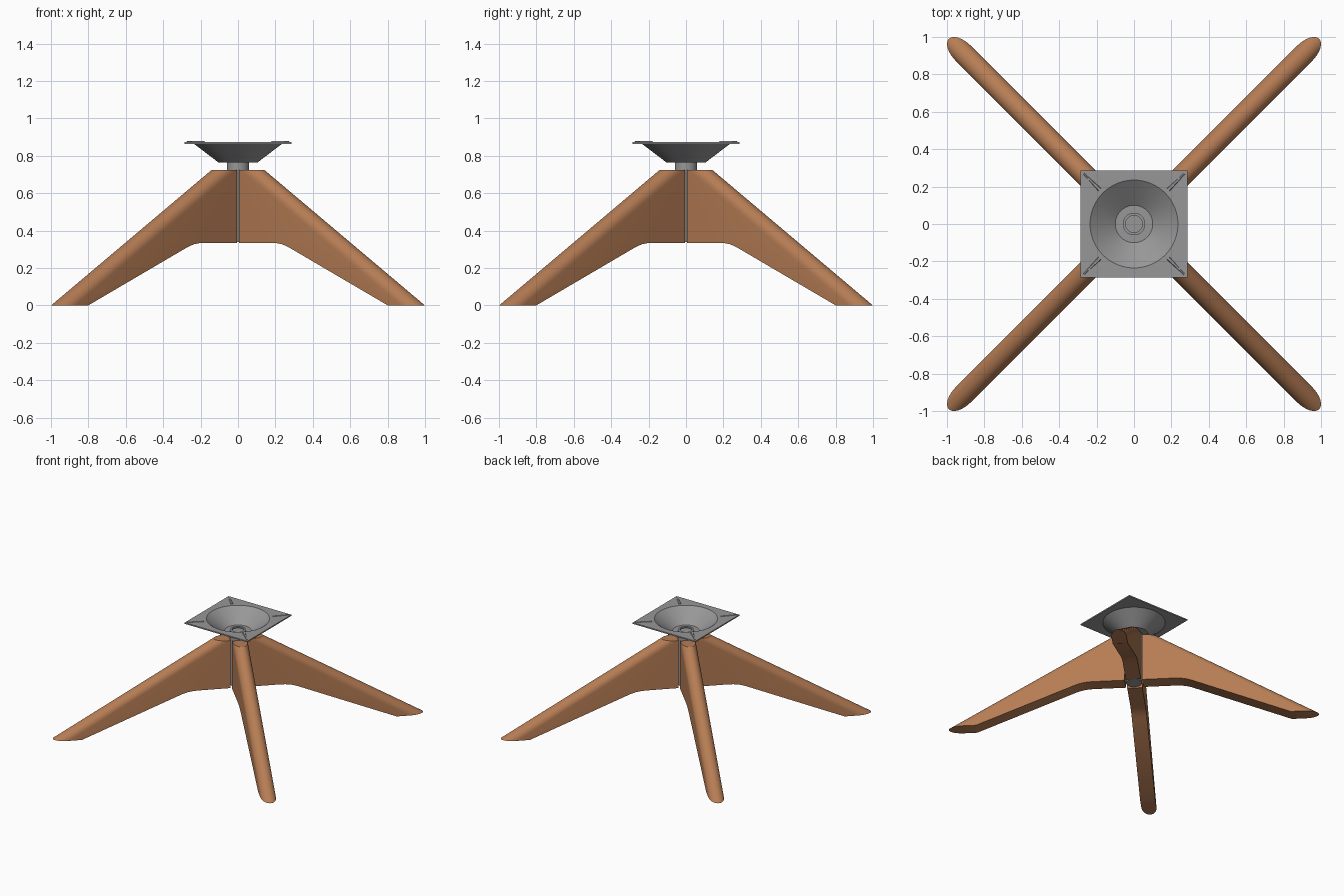
import bpy, bmesh, math

if "Cube" in bpy.data.objects:
    bpy.data.objects.remove(bpy.data.objects["Cube"])

def material(name, rgb):
    m = bpy.data.materials.new(name)
    m.diffuse_color = (*rgb, 1)
    m.use_nodes = True
    m.node_tree.nodes["Principled BSDF"].inputs["Base Color"].default_value = m.diffuse_color
    return m

wood = material("warm wood", (0.47, 0.205, 0.09))
steel = material("grey steel", (0.31, 0.31, 0.31))

def finish(name, bm, mat, angle=30):
    bmesh.ops.recalc_face_normals(bm, faces=bm.faces)
    me = bpy.data.meshes.new(name)
    bm.to_mesh(me)
    bm.free()
    ob = bpy.data.objects.new(name, me)
    bpy.context.collection.objects.link(ob)
    me.materials.append(mat)
    bpy.ops.object.select_all(action='DESELECT')
    ob.select_set(True)
    bpy.context.view_layer.objects.active = ob
    bpy.ops.object.shade_smooth_by_angle(angle=math.radians(angle))
    return ob

def loft(name, rings, mat, loop=False, angle=30):
    """Skin a list of equal-length point rings; cap the ends unless looped."""
    bm = bmesh.new()
    vs = [[bm.verts.new(p) for p in ring] for ring in rings]
    n = len(vs[0])
    pairs = list(zip(vs, vs[1:])) + ([(vs[-1], vs[0])] if loop else [])
    for a, b in pairs:
        for i in range(n):
            j = (i + 1) % n
            bm.faces.new((a[i], a[j], b[j], b[i]))
    if not loop:
        bm.faces.new(vs[0])
        bm.faces.new(vs[-1])
    return finish(name, bm, mat, angle)

def circle(r, z, n=64):
    return [(r * math.cos(2 * math.pi * i / n), r * math.sin(2 * math.pi * i / n), z) for i in range(n)]

def square(h, z, n=64):
    pts = []
    for x, y, _ in circle(1, 0, n):
        k = h / max(abs(x), abs(y))
        pts.append((x * k, y * k, z))
    return pts

# Legs: horizontal slices with a flat inner edge and a rounded outer ridge
HALF, ROUND = 0.057, 0.11
TOP, TIP_R, TOP_R = 0.725, 1.40, 0.185
# (height, inner edge distance): foot, underside slope, curve, hub end
under = [(0, 1.19), (0.30, 0.467), (0.315, 0.43), (0.327, 0.39), (0.333, 0.35),
         (0.335, 0.31), (0.335, 0.066), (TOP, 0.066)]

def leg_slice(z, inner, ang):
    outer = TIP_R + (TOP_R - TIP_R) * z / TOP - ROUND
    pts = [(inner, -HALF)]
    for i in range(17):
        t = math.pi * (i / 16 - 0.5)
        pts.append((outer + ROUND * math.cos(t), HALF * math.sin(t)))
    pts.append((inner, HALF))
    c, s = math.cos(ang), math.sin(ang)
    return [(r * c - w * s, r * s + w * c, z) for r, w in pts]

def build_leg(name, ang):
    bm = bmesh.new()
    vs = [[bm.verts.new(p) for p in leg_slice(z, r, ang)] for z, r in under]
    n = len(vs[0])
    for a, b in zip(vs, vs[1:]):
        for i in range(n):
            j = (i + 1) % n
            bm.faces.new((a[i], a[j], b[j], b[i]))
    bm.faces.new(vs[0])
    bm.faces.new(vs[-1])
    # weld the coincident points where the flat hub underside starts
    bmesh.ops.remove_doubles(bm, verts=bm.verts, dist=1e-5)
    bmesh.ops.dissolve_degenerate(bm, edges=bm.edges, dist=1e-5)
    finish(name, bm, wood, 25)

for k, name in enumerate(["back_right_leg", "back_left_leg", "front_left_leg", "front_right_leg"]):
    build_leg(name, math.pi / 4 + k * math.pi / 2)

# Central swivel column, with a stepped end inside the bowl
loft("column", [circle(0.06, 0.34), circle(0.06, 0.785), circle(0.045, 0.785), circle(0.045, 0.775)], steel)

# Square mounting plate pressed into an open conical bowl
loft("mounting_plate", [
    circle(0.058, 0.765), circle(0.105, 0.765), circle(0.235, 0.864), square(0.285, 0.864),
    square(0.285, 0.874), circle(0.235, 0.874), circle(0.10, 0.775), circle(0.058, 0.775)],
    steel, loop=True, angle=25)

# Low tapered ribs pressed into the plate corners
for k in range(4):
    a = math.pi / 4 + k * math.pi / 2
    c, s = math.cos(a), math.sin(a)
    def rib(z, f):
        return [(r * c - w * f * s, r * s + w * f * c, z)
                for r, w in ((0.26, -0.012), (0.385, -0.004), (0.385, 0.004), (0.26, 0.012))]
    loft(f"corner_rib_{k + 1}", [rib(0.872, 1), rib(0.878, 0.6)], steel)
